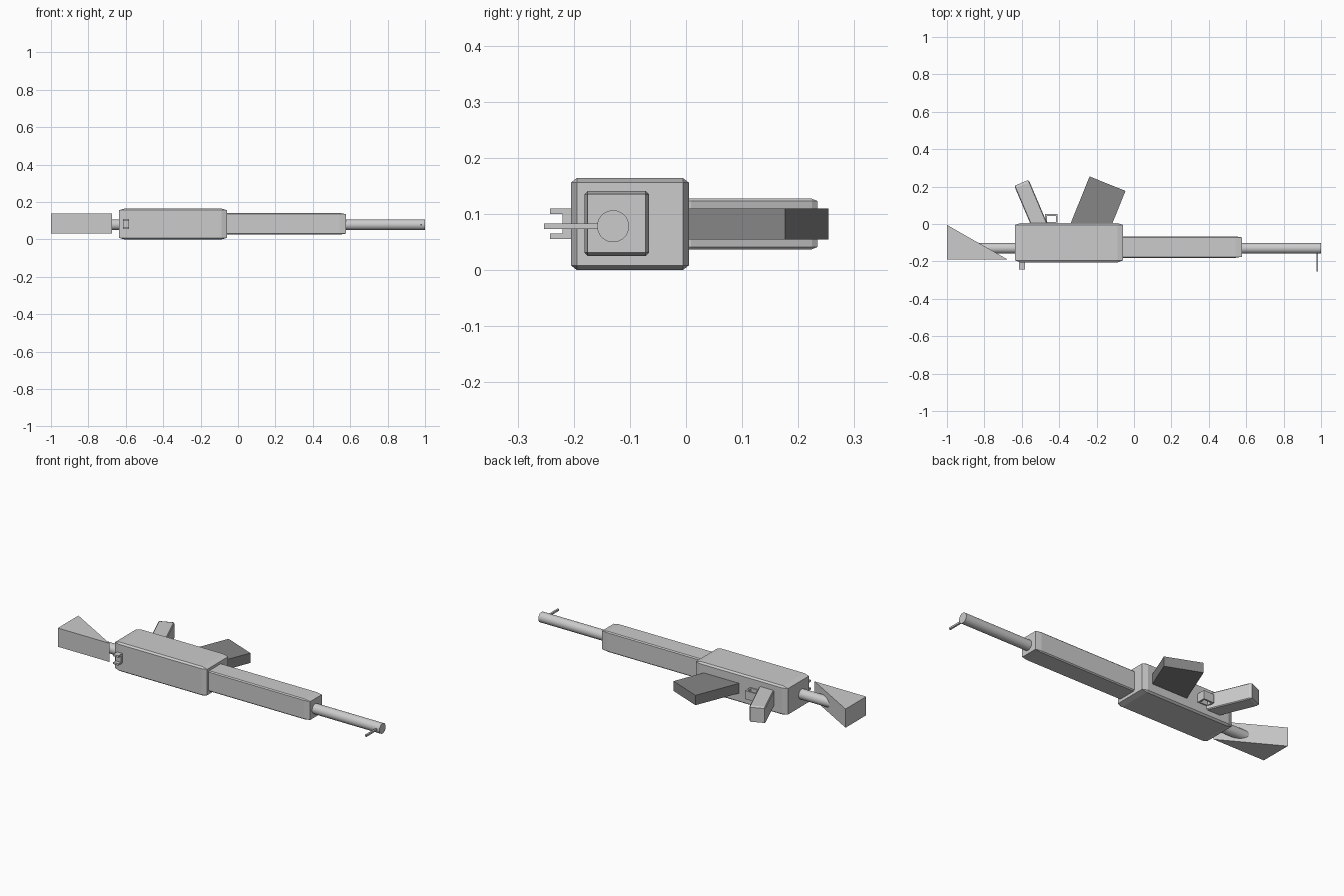
import bpy, bmesh, math
from mathutils import Vector

if "Cube" in bpy.data.objects:
    bpy.data.objects.remove(bpy.data.objects["Cube"])

ZC = 0.082  # mid-plane height of the model lying on its side


def finish(bm, name):
    bmesh.ops.recalc_face_normals(bm, faces=bm.faces)
    me = bpy.data.meshes.new(name)
    bm.to_mesh(me)
    bm.free()
    ob = bpy.data.objects.new(name, me)
    bpy.context.collection.objects.link(ob)
    return ob


def box(name, lo, hi, bevel=0.0):
    """Box between two corners; bevel is a fraction of each side."""
    lo, hi = Vector(lo), Vector(hi)
    bm = bmesh.new()
    bmesh.ops.create_cube(bm, size=1)
    if bevel:
        bmesh.ops.bevel(bm, geom=bm.edges[:], offset=bevel, segments=1,
                        affect='EDGES')
    bmesh.ops.scale(bm, vec=hi - lo, verts=bm.verts)
    ob = finish(bm, name)
    ob.location = (lo + hi) / 2
    return ob


def angled_box(name, tip, angle, width, length, depth, bevel=0.0):
    """Box whose outer end is centred at tip, running back along -y."""
    ob = box(name, (-width / 2, -length / 2, -depth / 2),
             (width / 2, length / 2, depth / 2), bevel)
    a = math.radians(angle)
    along = Vector((-math.sin(a), math.cos(a), 0))
    ob.rotation_euler.z = a
    ob.location = Vector((tip[0], tip[1], ZC)) - along * length / 2
    return ob


def prism(name, loops, z0, z1):
    """Extrude a flat outline along z."""
    bm = bmesh.new()
    f = bm.faces.new([bm.verts.new((x, y, z0)) for x, y in loops])
    ext = bmesh.ops.extrude_face_region(bm, geom=[f])
    bmesh.ops.translate(bm, vec=(0, 0, z1 - z0),
                        verts=[v for v in ext['geom']
                               if isinstance(v, bmesh.types.BMVert)])
    return finish(bm, name)


def tube(name, x0, x1, r):
    bpy.ops.mesh.primitive_cylinder_add(
        vertices=32, radius=r, depth=x1 - x0,
        location=((x0 + x1) / 2, -0.13, 0.078),
        rotation=(0, math.pi / 2, 0))
    bpy.context.object.name = name
    bpy.ops.object.shade_smooth_by_angle()


# Main body
box("receiver", (-0.637, -0.205, 0), (-0.058, 0.005, 0.164), 0.05)
box("handguard", (-0.1, -0.181, 0.025), (0.577, -0.066, 0.141), 0.05)

# Barrel and stock tube
tube("barrel", 0.5, 1.0, 0.0285)
tube("stock_tube", -0.86, -0.6, 0.0285)

# Wedge stock
prism("stock", [(-1, -0.005), (-1, -0.19), (-0.675, -0.19)], 0.031, 0.137)

# Grip and dark magazine
angled_box("grip", (-0.6015, 0.220), 23, 0.084, 0.26, 0.091, 0.05)
magazine = angled_box("magazine", (-0.1415, 0.2155), -22, 0.207, 0.30, 0.056)
mat = bpy.data.materials.new("dark_grey")
mat.diffuse_color = (0.24, 0.24, 0.24, 1)
mat.use_nodes = True
mat.node_tree.nodes["Principled BSDF"].inputs["Base Color"].default_value = mat.diffuse_color
magazine.data.materials.append(mat)

# Trigger guard: three bars around an opening
box("guard_outer", (-0.475, 0.043, 0.058), (-0.408, 0.053, 0.106))
for name, x in (("guard_rear", -0.475), ("guard_front", -0.418)):
    box(name, (x, 0.0, 0.058), (x + 0.01, 0.053, 0.106))
box("guard_inner", (-0.475, 0.0, 0.058), (-0.408, 0.012, 0.106))

# Rear sight: base with two prongs
box("rear_sight_base", (-0.616, -0.22, 0.055), (-0.583, -0.2, 0.11))
for i, z in enumerate((0.055, 0.1)):
    box(f"rear_sight_prong_{i + 1}", (-0.616, -0.242, z),
        (-0.583, -0.2, z + 0.01))

# Front sight post
box("front_sight", (0.975, -0.253, 0.073), (0.985, -0.14, 0.083))
